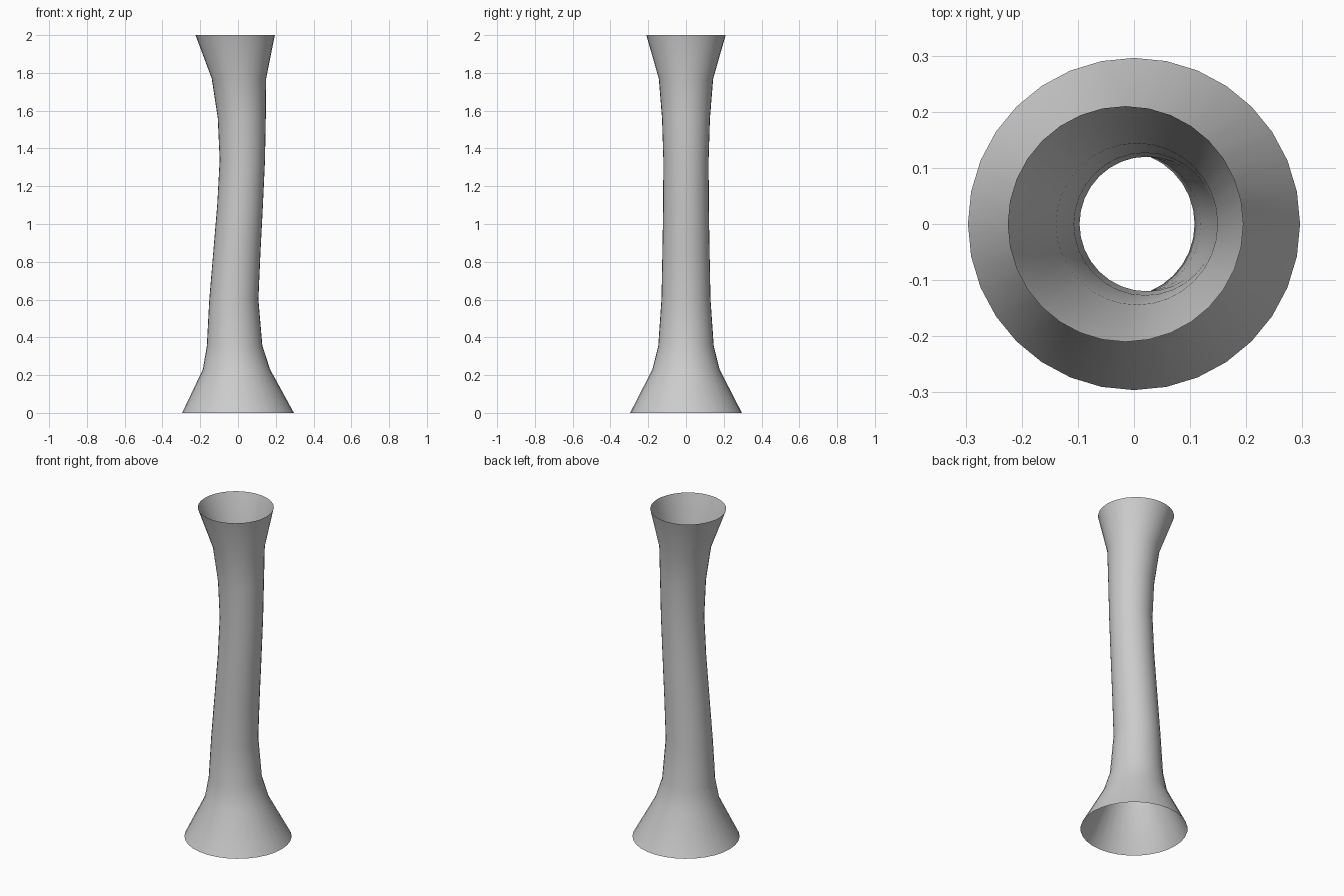
import bpy, bmesh
from math import sin, cos, tau

if "Cube" in bpy.data.objects:
    bpy.data.objects.remove(bpy.data.objects["Cube"])

SIDES = 32
# rings of the bent, flared tube: height, centre x, radius
RINGS = [(0, 0, .296), (.23, -.008, .178), (.355, -.018, .147),
         (.6, -.022, .13), (.85, -.006, .125), (1.1, .011, .121),
         (1.34, .023, .12), (1.56, .02, .127), (1.77, .005, .144),
         (2, -.015, .21)]

# open tube, no caps
bm = bmesh.new()
loops = [[bm.verts.new((cx + r * cos(tau * i / SIDES), r * sin(tau * i / SIDES), z))
          for i in range(SIDES)] for z, cx, r in RINGS]
for low, high in zip(loops, loops[1:]):
    for i in range(SIDES):
        j = (i + 1) % SIDES
        bm.faces.new((low[i], low[j], high[j], high[i])).smooth = True

mesh = bpy.data.meshes.new("flared_tube")
bm.to_mesh(mesh)
bm.free()
tube = bpy.data.objects.new("flared_tube", mesh)
bpy.context.collection.objects.link(tube)
